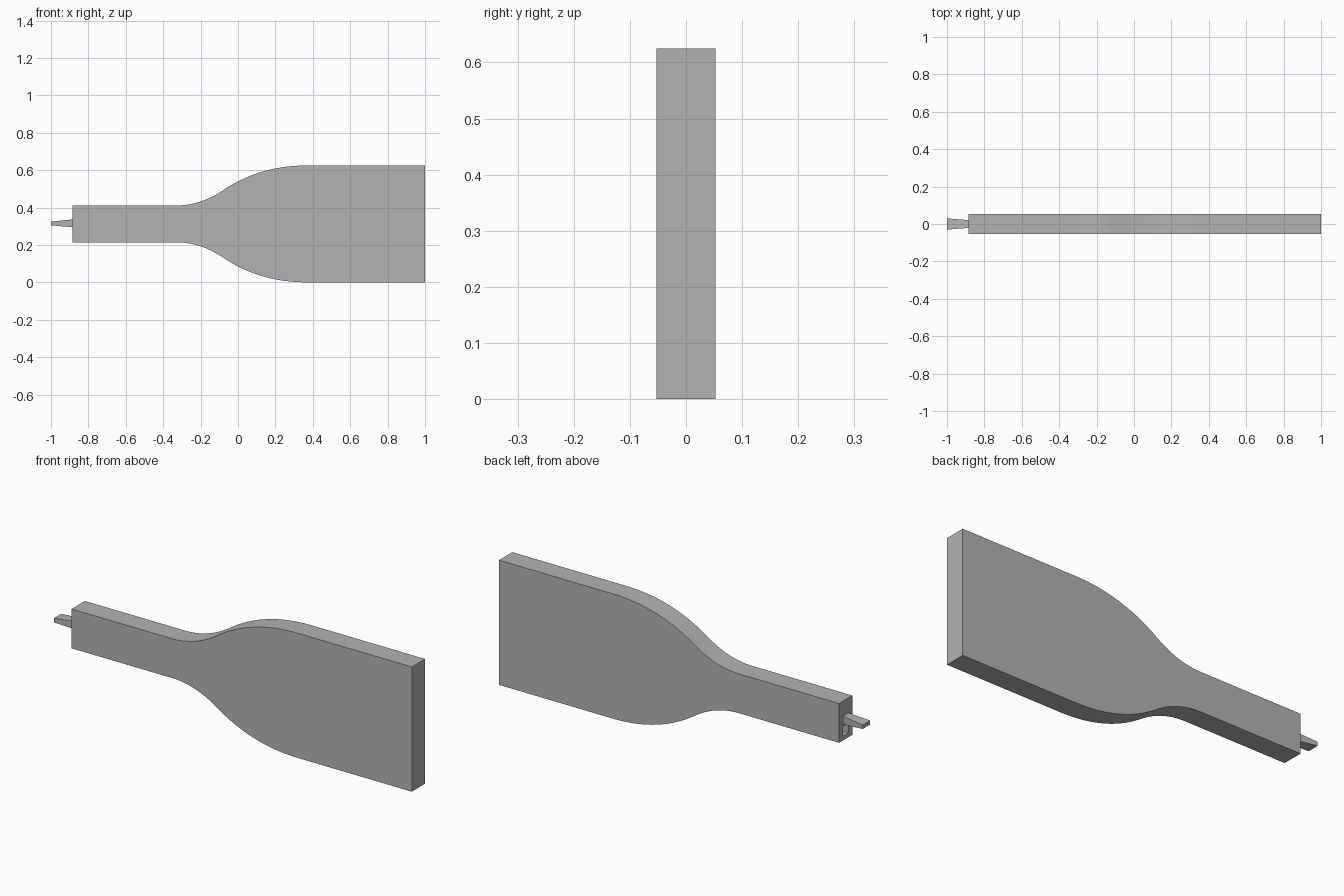
import bpy, bmesh
from mathutils import Vector

cube = bpy.data.objects.get("Cube")
if cube:
    bpy.data.objects.remove(cube, do_unlink=True)

MID = 0.3125      # height of the centre line
HALF_T = 0.0525   # half thickness
END_X = -0.885    # narrow end of the body

grey = bpy.data.materials.new("plain grey")
grey.use_nodes = True
COLOUR = (0.45, 0.45, 0.45, 1)
grey.diffuse_color = COLOUR
grey.node_tree.nodes["Principled BSDF"].inputs["Base Color"].default_value = COLOUR


def finish(name, bm):
    bmesh.ops.recalc_face_normals(bm, faces=bm.faces)
    mesh = bpy.data.meshes.new(name)
    bm.to_mesh(mesh)
    bm.free()
    mesh.materials.append(grey)
    obj = bpy.data.objects.new(name, mesh)
    bpy.context.collection.objects.link(obj)
    return obj


def block(name, x0, x1, half_y0, half_y1, z0, z1):
    """Tapered box along x; z0 and z1 are (low, high) pairs at each end."""
    bm = bmesh.new()
    ends = []
    for x, hy, (lo, hi) in ((x0, half_y0, z0), (x1, half_y1, z1)):
        ends.append([bm.verts.new((x, y, z)) for y, z in
                     ((-hy, lo), (hy, lo), (hy, hi), (-hy, hi))])
    a, b = ends
    bm.faces.new(a)
    bm.faces.new(b)
    for i in range(4):
        j = (i + 1) % 4
        bm.faces.new((a[i], a[j], b[j], b[i]))
    return finish(name, bm)


def arc(p0, p1, p2, steps):
    p0, p1, p2 = Vector(p0), Vector(p1), Vector(p2)
    return [p0 * (1 - t) ** 2 + p1 * 2 * t * (1 - t) + p2 * t * t
            for t in (i / steps for i in range(steps + 1))]


# Body: flared half outline, mirrored about the centre line and extruded
upper = [Vector((END_X, 0.0985))]
upper += arc((-0.33, 0.0985), (-0.2, 0.0985), (-0.08, 0.18), 12)
upper += arc((-0.08, 0.18), (0.115, 0.3125), (0.37, 0.3125), 16)[1:]
upper.append(Vector((1, 0.3125)))
outline = [(p.x, MID + p.y) for p in upper]
outline += [(p.x, MID - p.y) for p in reversed(upper)]

bm = bmesh.new()
front = bm.faces.new([bm.verts.new((x, -HALF_T, z)) for x, z in outline])
back = bmesh.ops.extrude_face_region(bm, geom=[front])["geom"]
bmesh.ops.translate(bm, vec=(0, 2 * HALF_T, 0),
                    verts=[v for v in back if isinstance(v, bmesh.types.BMVert)])
body = finish("body", bm)

# Small square socket in the narrow end, below the tang
cutter = block("socket_cutter", END_X - 0.02, END_X + 0.05, 0.022, 0.022,
               (0.235, 0.283), (0.235, 0.283))
cutter.hide_render = True
cutter.hide_set(True)
cut = body.modifiers.new("socket", 'BOOLEAN')
cut.operation = 'DIFFERENCE'
cut.solver = 'EXACT'
cut.object = cutter

# Tang: thins in height and widens in depth towards its tip
block("tang", -1, END_X + 0.01, 0.03, 0.02, (0.305, 0.325), (0.294, 0.337))

# Smooth the flare, keep the edges crisp
bpy.ops.object.select_all(action='DESELECT')
body.select_set(True)
bpy.context.view_layer.objects.active = body
bpy.ops.object.shade_smooth_by_angle(angle=0.6)
